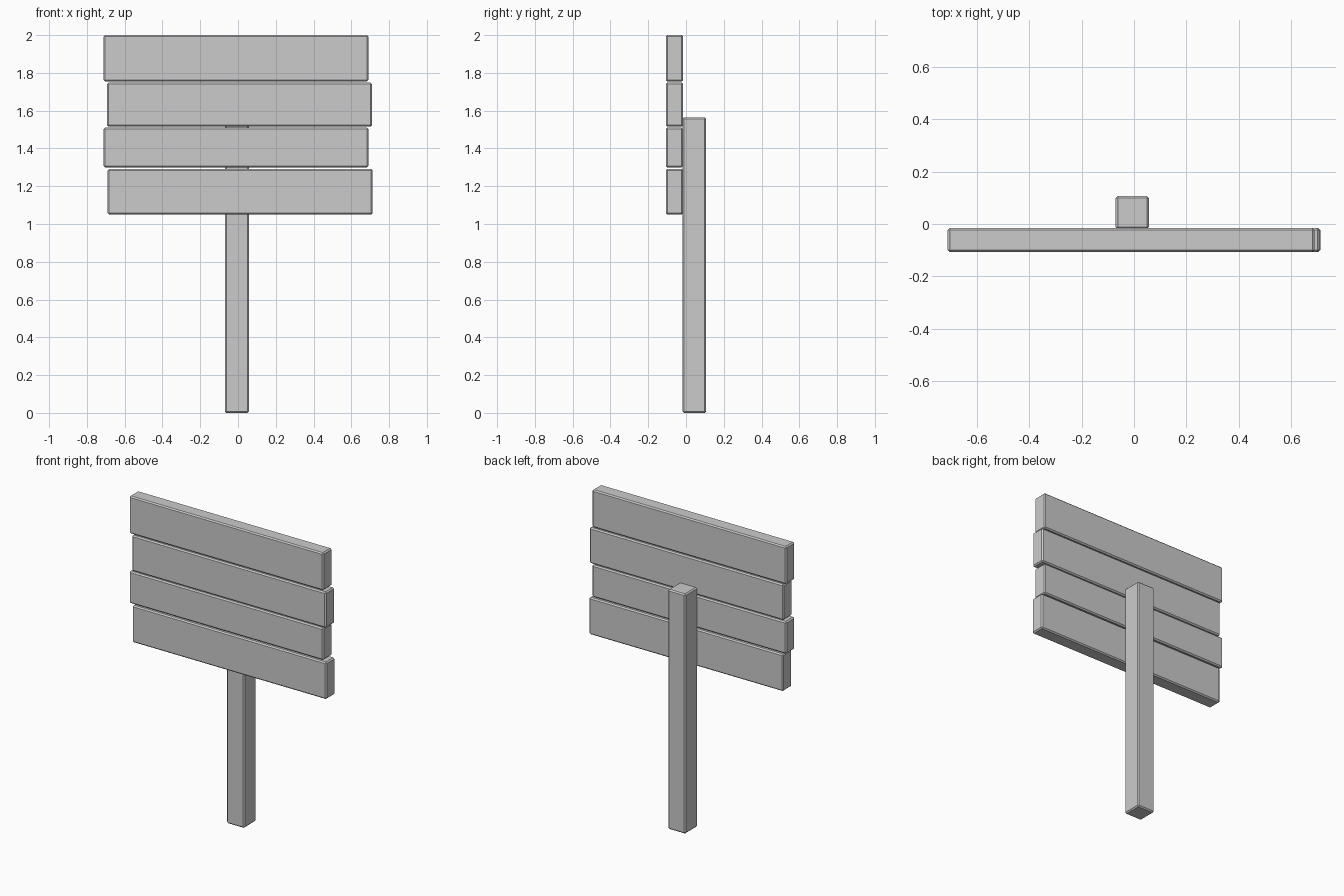
import bpy

if "Cube" in bpy.data.objects:
    bpy.data.objects.remove(bpy.data.objects["Cube"])


def board(name, x, y, z, bevel=0.008):
    """Box from (min, max) ranges with a narrow chamfer."""
    ranges = (x, y, z)
    bpy.ops.mesh.primitive_cube_add(size=1, location=[(a + b) / 2 for a, b in ranges])
    ob = bpy.context.object
    ob.name = name
    ob.scale = [b - a for a, b in ranges]
    bpy.ops.object.transform_apply(location=False, rotation=False, scale=True)
    mod = ob.modifiers.new("chamfer", 'BEVEL')
    mod.width = bevel
    mod.segments = 1
    return ob


# Upright post behind the sign
board("post", (-0.070, 0.057), (-0.019, 0.107), (0.0, 1.565))

# Four staggered planks, bottom to top: left edge, z range
planks = [
    (-0.690, 1.050, 1.292),
    (-0.712, 1.300, 1.510),
    (-0.693, 1.515, 1.749),
    (-0.712, 1.755, 2.000),
]
for i, (left, z0, z1) in enumerate(planks, 1):
    board(f"plank_{i}", (left, left + 1.402), (-0.107, -0.015), (z0, z1))
